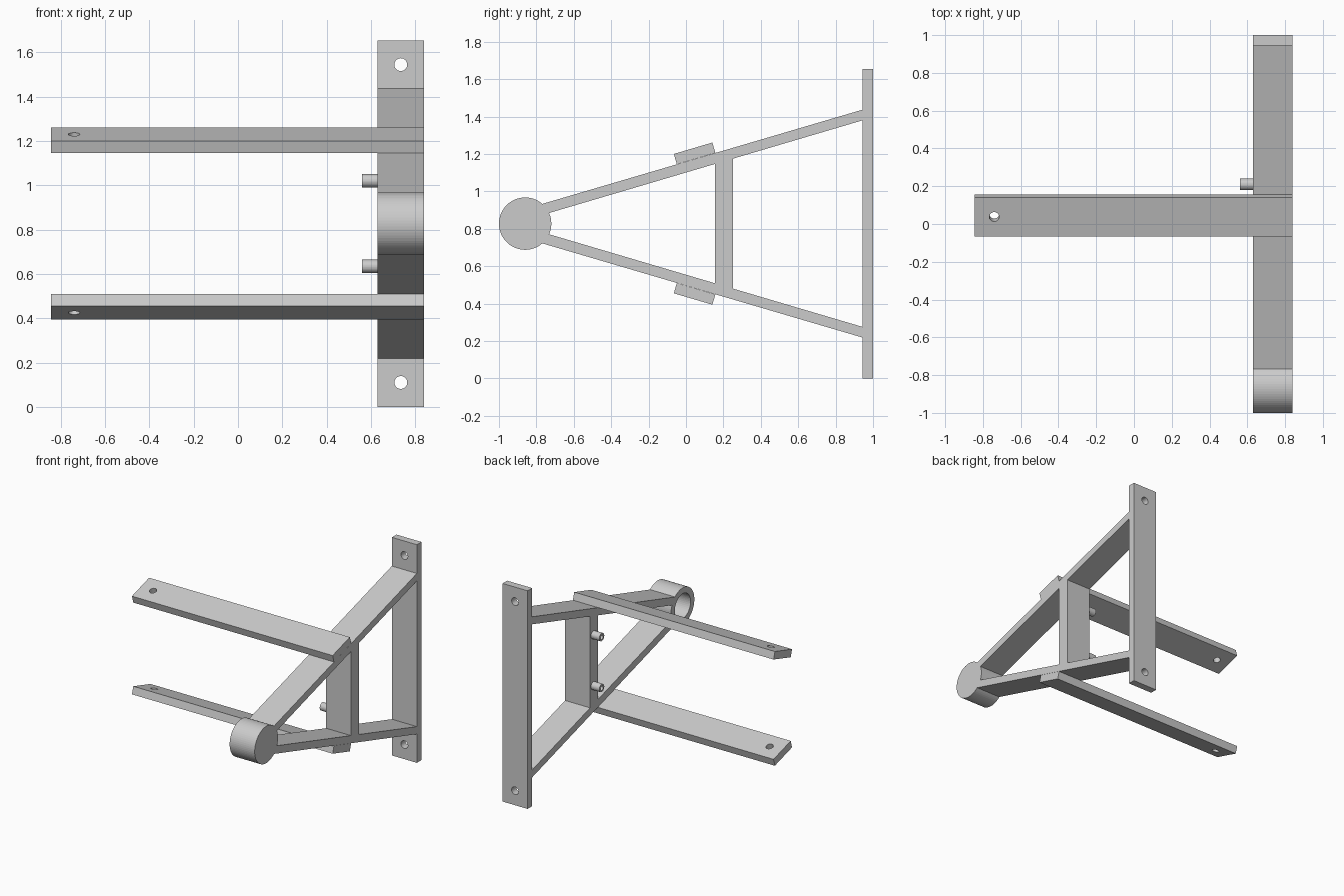
import bpy, bmesh, math
from mathutils import Matrix, Vector

if "Cube" in bpy.data.objects:
    bpy.data.objects.remove(bpy.data.objects["Cube"])

H = 1.655               # total height, also the mirror height
X0, X1 = 0.63, 0.84     # width of the side frame
TILT = math.atan(0.2945)


def finish(name, bm):
    bmesh.ops.recalc_face_normals(bm, faces=bm.faces)
    me = bpy.data.meshes.new(name)
    bm.to_mesh(me)
    bm.free()
    ob = bpy.data.objects.new(name, me)
    bpy.context.collection.objects.link(ob)
    return ob


def prism(name, pts, x0, x1, flip=False):
    """Extrude a (y, z) profile along x; flip mirrors it top to bottom."""
    bm = bmesh.new()
    face = bm.faces.new([bm.verts.new((x0, y, H - z if flip else z)) for y, z in pts])
    ext = bmesh.ops.extrude_face_region(bm, geom=[face])
    verts = [v for v in ext["geom"] if isinstance(v, bmesh.types.BMVert)]
    bmesh.ops.translate(bm, verts=verts, vec=(x1 - x0, 0, 0))
    return finish(name, bm)


def cylinder(name, centre, axis, radius, depth, sides=32):
    bm = bmesh.new()
    rot = Vector((0, 0, 1)).rotation_difference(Vector(axis)).to_matrix().to_4x4()
    bmesh.ops.create_cone(bm, cap_ends=True, segments=sides, radius1=radius, radius2=radius,
                          depth=depth, matrix=Matrix.Translation(centre) @ rot)
    return finish(name, bm)


def cut(ob, *args):
    """Drill a cylindrical hole and discard the cutter."""
    tool = cylinder("cutter", *args)
    mod = ob.modifiers.new("hole", 'BOOLEAN')
    mod.operation, mod.solver, mod.object = 'DIFFERENCE', 'EXACT', tool
    bpy.context.view_layer.objects.active = ob
    bpy.ops.object.modifier_apply(modifier=mod.name)
    bpy.data.objects.remove(tool)


# Wall plate with two screw holes
plate = prism("wall_plate", [(0.945, 0), (1, 0), (1, H), (0.945, H)], X0, X1)
for z in (0.11, H - 0.11):
    cut(plate, (0.735, 0.97, z), (0, 1, 0), 0.029, 0.3)

# Round boss at the tip, with a blind bore on the inner side
boss = cylinder("pivot_boss", ((X0 + X1) / 2, -0.86, H / 2), (1, 0, 0), 0.14, X1 - X0, 64)
cut(boss, (X0, -0.86, H / 2), (1, 0, 0), 0.095, 0.3, 48)

# Upright strut between the arms
prism("upright_strut", [(0.155, H - 1.147), (0.25, H - 1.175), (0.25, 1.175), (0.155, 1.147)], X0, X1)

for side, flip in (("upper", False), ("lower", True)):
    s = -1 if flip else 1
    # Sloping arm of the frame
    prism(side + "_arm", [(-0.775, 0.931), (-0.74, 0.882), (0.945, 1.38), (0.945, 1.437)], X0, X1, flip)
    # Long cross bar lying on the arm, with a hole at its free end
    bar = prism(side + "_cross_bar", [(-0.065, 1.2), (-0.049, 1.145), (0.157, 1.206), (0.141, 1.261)],
                -0.845, X1, flip)
    cz = 1.203 if not flip else H - 1.203
    cut(bar, (-0.74, 0.046, cz), (0, -math.sin(TILT) * s, math.cos(TILT)), 0.026, 0.3)
    # Hollow peg on the strut
    zc = H / 2 + s * 0.193
    peg = cylinder(side + "_peg", (0.595, 0.21, zc), (1, 0, 0), 0.03, 0.07)
    cut(peg, (0.56, 0.21, zc), (1, 0, 0), 0.017, 0.12, 24)
